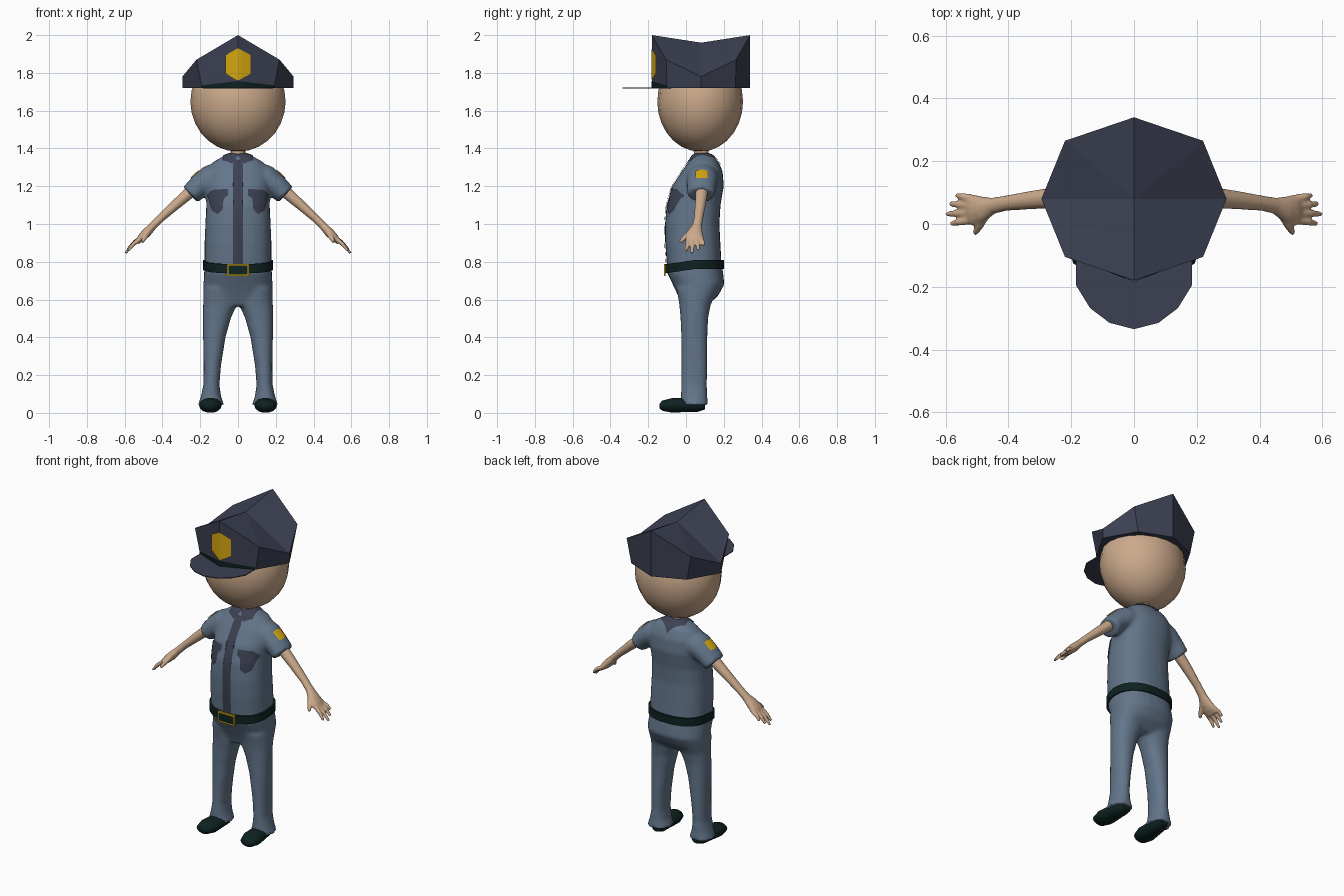
import bpy, bmesh, math
from mathutils import Vector
from mathutils.bvhtree import BVHTree

if "Cube" in bpy.data.objects:
    bpy.data.objects.remove(bpy.data.objects["Cube"])


def material(name, r, g, b):
    m = bpy.data.materials.new(name)
    m.diffuse_color = (r, g, b, 1)
    m.use_nodes = True
    m.node_tree.nodes["Principled BSDF"].inputs["Base Color"].default_value = m.diffuse_color
    return m


BLUE = material("uniform blue", .125, .18, .255)
NAVY = material("dark navy", .046, .052, .085)
SKIN = material("skin", .60, .40, .26)
GOLD = material("gold", .66, .38, .005)
DARK = material("black green", .004, .016, .015)


# ---------- helpers ----------
def finish(name, bm, mats, smooth=True, mirror=False, voxel=0, relax=4, recalc=True):
    if recalc:
        bmesh.ops.recalc_face_normals(bm, faces=bm.faces[:])
    me = bpy.data.meshes.new(name)
    bm.to_mesh(me)
    bm.free()
    for m in mats if isinstance(mats, list) else [mats]:
        me.materials.append(m)
    for p in me.polygons:
        p.use_smooth = smooth
    if smooth:
        me.set_sharp_from_angle(angle=math.radians(45))
    ob = bpy.data.objects.new(name, me)
    bpy.context.scene.collection.objects.link(ob)
    if voxel:
        r = ob.modifiers.new("fuse", 'REMESH')
        r.mode, r.voxel_size, r.use_smooth_shade = 'VOXEL', voxel, True
        s = ob.modifiers.new("relax", 'SMOOTH')
        s.factor, s.iterations = .5, relax
    if mirror:
        ob.modifiers.new("mirror", 'MIRROR')
    return ob


def loft(bm, rings, caps=True, loop=False):
    vs = [[bm.verts.new(p) for p in r] for r in rings]
    n = len(vs[0])
    pairs = list(zip(vs, vs[1:])) + ([(vs[-1], vs[0])] if loop else [])
    for a, b in pairs:
        for i in range(n):
            j = (i + 1) % n
            bm.faces.new((a[i], a[j], b[j], b[i]))
    if caps and not loop:
        bm.faces.new(vs[0])
        bm.faces.new(vs[-1])


def oval(z, x0, x1, y0, y1, p=2.4, n=28):
    """Horizontal rounded-box section filling the given bounds."""
    pts = []
    for i in range(n):
        t = math.tau * i / n
        c, s = math.cos(t), math.sin(t)
        pts.append(Vector(((x0 + x1) / 2 + (x1 - x0) / 2 * math.copysign(abs(c) ** (2 / p), c),
                           (y0 + y1) / 2 + (y1 - y0) / 2 * math.copysign(abs(s) ** (2 / p), s), z)))
    return pts


def tube(bm, path, n=14):
    """Tube through (x, y, z, radius along y, radius across)."""
    P = [Vector(q[:3]) for q in path]
    rings = []
    for i, q in enumerate(path):
        d = (P[min(i + 1, len(P) - 1)] - P[max(i - 1, 0)]).normalized()
        side = Vector((0, 1, 0))
        side = (side - d * side.dot(d)).normalized()
        up = d.cross(side)
        rings.append([P[i] + side * q[3] * math.cos(math.tau * k / n)
                      + up * q[4] * math.sin(math.tau * k / n) for k in range(n)])
    loft(bm, rings)


def surface(ob):
    dg = bpy.context.evaluated_depsgraph_get()
    dg.update()
    return BVHTree.FromObject(ob, dg)


def decal(name, tree, axis, outline, mat, cuts=6, lift=.005):
    """Mirrored patch: flat outline cast along an axis onto a surface."""
    place = {'x': lambda u, v: (Vector((1, u, v)), Vector((-1, 0, 0))),
             'y': lambda u, v: (Vector((u, -1, v)), Vector((0, 1, 0))),
             'z': lambda u, v: (Vector((u, v, 3)), Vector((0, 0, -1)))}[axis]
    d = place(0, 0)[1]
    bm = bmesh.new()
    bm.faces.new([bm.verts.new(place(*q)[0]) for q in outline])
    bmesh.ops.triangulate(bm, faces=bm.faces[:])
    bmesh.ops.subdivide_edges(bm, edges=bm.edges[:], cuts=cuts, use_grid_fill=True)
    bm.normal_update()
    flip = sum(f.normal.dot(d) for f in bm.faces) > 0
    for v in bm.verts:
        middle = abs(v.co.x) < 1e-5
        hit, nor, _, _ = tree.ray_cast(v.co, d)
        if hit is None:
            near = v.co + d * 1.0 if axis != 'z' else Vector((v.co.x, v.co.y, 1.33))
            hit, nor, _, _ = tree.find_nearest(near)
        if nor.dot(d) > 0:
            nor = -nor
        v.co = hit + nor * lift
        if middle:
            v.co.x = 0
    if flip:
        bmesh.ops.reverse_faces(bm, faces=bm.faces[:])
    return finish(name, bm, mat, mirror=True, recalc=False)


# ---------- shirt: torso fused with both sleeves ----------
bm = bmesh.new()
loft(bm, [oval(z, -w, w, a, b) for z, w, a, b in (
    (.76, .178, -.1, .19), (.9, .177, -.11, .182), (1.0, .173, -.111, .177),
    (1.1, .168, -.103, .183), (1.2, .17, -.073, .2), (1.28, .162, -.022, .194),
    (1.33, .13, .015, .172), (1.355, .085, .03, .15), (1.372, .05, .045, .125))])
for s in (1, -1):
    tube(bm, [(s * .06, .09, 1.265, .085, .08), (s * .155, .086, 1.235, .082, .073),
              (s * .205, .082, 1.2, .077, .062), (s * .252, .08, 1.155, .074, .056)], 20)
shirt = finish("shirt", bm, BLUE, voxel=.011)
cloth = surface(shirt)

# ---------- shirt details ----------
decal("placket", cloth, 'y', [(0, .78), (.027, .78), (.027, 1.3), (.018, 1.34), (0, 1.34)], NAVY, 10)
decal("pockets", cloth, 'y', [(.158, 1.155), (.13, 1.18), (.053, 1.185), (.053, 1.15),
                              (.075, 1.135), (.08, 1.075), (.105, 1.052), (.135, 1.07),
                              (.135, 1.135), (.158, 1.14)], NAVY)
decal("collar", cloth, 'z', [(0, .035), (.03, .005), (.08, .03), (.072, .09), (.08, .125),
                             (.045, .15), (0, .182)], NAVY)
decal("sleeve_patches", cloth, 'x', [(.052, 1.24), (.112, 1.24), (.115, 1.278), (.085, 1.285),
                                     (.052, 1.278)], GOLD)

# ---------- trousers: hips fused with both legs ----------
bm = bmesh.new()
loft(bm, [oval(z, -w, w, a, b) for z, w, a, b in (
    (.8, .174, -.098, .187), (.74, .18, -.1, .197), (.68, .183, -.07, .203),
    (.62, .184, -.042, .17), (.565, .178, -.02, .11))])
for s in (1, -1):
    loft(bm, [oval(z, s * a, s * b, c, d, 2.2) for z, a, b, c, d in (
        (.66, .01, .183, -.05, .17), (.57, .008, .185, -.035, .13), (.5, .038, .186, -.029, .117),
        (.4, .066, .185, -.025, .113), (.25, .09, .182, -.024, .112), (.15, .098, .183, -.025, .11),
        (.09, .09, .196, -.027, .112), (.042, .074, .212, -.03, .118))])
finish("trousers", bm, BLUE, voxel=.011)

# ---------- belt and buckle ----------
bm = bmesh.new()
rings = []
for h, g in ((-.024, 0), (-.024, .012), (.024, .012), (.024, 0)):
    r = oval(0, -.174 - g, .174 + g, -.099 - g, .188 + g, 2.4, 40)
    for p in r:
        p.z = .786 + h - .022 * max(0, (.05 - p.y) / .15)
    rings.append(r)
loft(bm, rings, loop=True)
finish("belt", bm, DARK)

bm = bmesh.new()
bmesh.ops.create_cube(bm, size=1)
for v in bm.verts:
    v.co = (v.co.x * .116, -.113 + v.co.y * .009, .757 + v.co.z * .064)
bm.normal_update()
front = min(bm.faces, key=lambda f: f.calc_center_median().y)
bmesh.ops.inset_region(bm, faces=[front], thickness=.011)
front.material_index = 1
finish("buckle", bm, [GOLD, DARK], smooth=False)

# ---------- shoes ----------
bm = bmesh.new()
rings = []
for y, w, z0, z1 in ((-.14, .02, .025, .05), (-.125, .045, .01, .066), (-.07, .06, 0, .08),
                     (0, .055, .004, .08), (.06, .045, .004, .07), (.1, .025, .018, .06)):
    cx = .142 - y * .06
    rings.append([Vector((cx + w * math.cos(math.tau * k / 14), y,
                          (z0 + z1) / 2 + (z1 - z0) / 2 * math.sin(math.tau * k / 14)))
                  for k in range(14)])
loft(bm, rings)
finish("shoes", bm, DARK, mirror=True)

# ---------- arms with hands ----------
bm = bmesh.new()
tube(bm, [(.19, .085, 1.225, .034, .034), (.26, .083, 1.163, .033, .032),
          (.33, .076, 1.102, .029, .027), (.41, .066, 1.03, .024, .021),
          (.45, .058, .99, .026, .021), (.485, .047, .953, .042, .025),
          (.51, .044, .928, .05, .022), (.535, .045, .903, .046, .013)])
for y0, x, y, z in ((.082, .566, .092, .885), (.06, .586, .064, .863),
                    (.035, .596, .032, .846), (.012, .582, .001, .857)):
    m = (Vector((.52, y0, .92)) + Vector((x, y, z))) / 2
    tube(bm, [(.52, y0, .92, .014, .013), (m.x + .004, m.y, m.z + .004, .012, .011),
              (x, y, z, .008, .007)], 8)
tube(bm, [(.475, .03, .96, .018, .016), (.493, -.005, .93, .014, .014),
          (.507, -.03, .905, .009, .009)], 8)
finish("arms", bm, SKIN, mirror=True, voxel=.005, relax=2)

# ---------- neck and head ----------
bm = bmesh.new()
loft(bm, [oval(z, -r, r, .08 - r, .08 + r, 2, 16) for z, r in ((1.33, .045), (1.37, .038), (1.42, .042))])
finish("neck", bm, SKIN)

bm = bmesh.new()
bmesh.ops.create_uvsphere(bm, u_segments=20, v_segments=14, radius=1)
for v in bm.verts:
    v.co = (v.co.x * .252, .075 + v.co.y * .227, 1.648 + v.co.z * .265)
finish("head", bm, SKIN)

# ---------- cap: eight-sided crown with peaked front and back ----------
half = [(0, -.18, 2.0, 0, -.18), (.22, -.105, 1.87, .19, -.1), (.295, .08, 1.78, .295, .08),
        (.22, .265, 1.87, .19, .262), (0, .34, 2.0, 0, .34)]
ring = half + [(-a, b, c, -d, e) for a, b, c, d, e in half[3:0:-1]]
bm = bmesh.new()
top = [bm.verts.new((a, b, c)) for a, b, c, d, e in ring]
low = [bm.verts.new((d, e, 1.72)) for a, b, c, d, e in ring]
mid = bm.verts.new((0, .08, 1.96))
for i in range(8):
    j = (i + 1) % 8
    bm.faces.new((low[i], low[j], top[j], top[i]))
    bm.faces.new((top[i], top[j], mid))
bm.faces.new(low[::-1])
cap = finish("cap_crown", bm, NAVY, smooth=False)
felt = surface(cap)
decal("cap_badge", felt, 'y', [(0, 1.76), (.065, 1.795), (.065, 1.895), (0, 1.93)], GOLD, 2, .004)
decal("cap_band", felt, 'y', [(0, 1.721), (.188, 1.721), (.19, 1.735), (0, 1.757)], DARK, 2, .003)

# ---------- cap visor ----------
bm = bmesh.new()
edge = [(.185, -.08), (.185, -.195), (.14, -.268), (.078, -.315)]
outline = edge + [(0, -.335)] + [(-x, y) for x, y in reversed(edge)]
loft(bm, [[(x, y, z) for x, y in outline] for z in (1.717, 1.722)])
finish("cap_visor", bm, NAVY, smooth=False)
